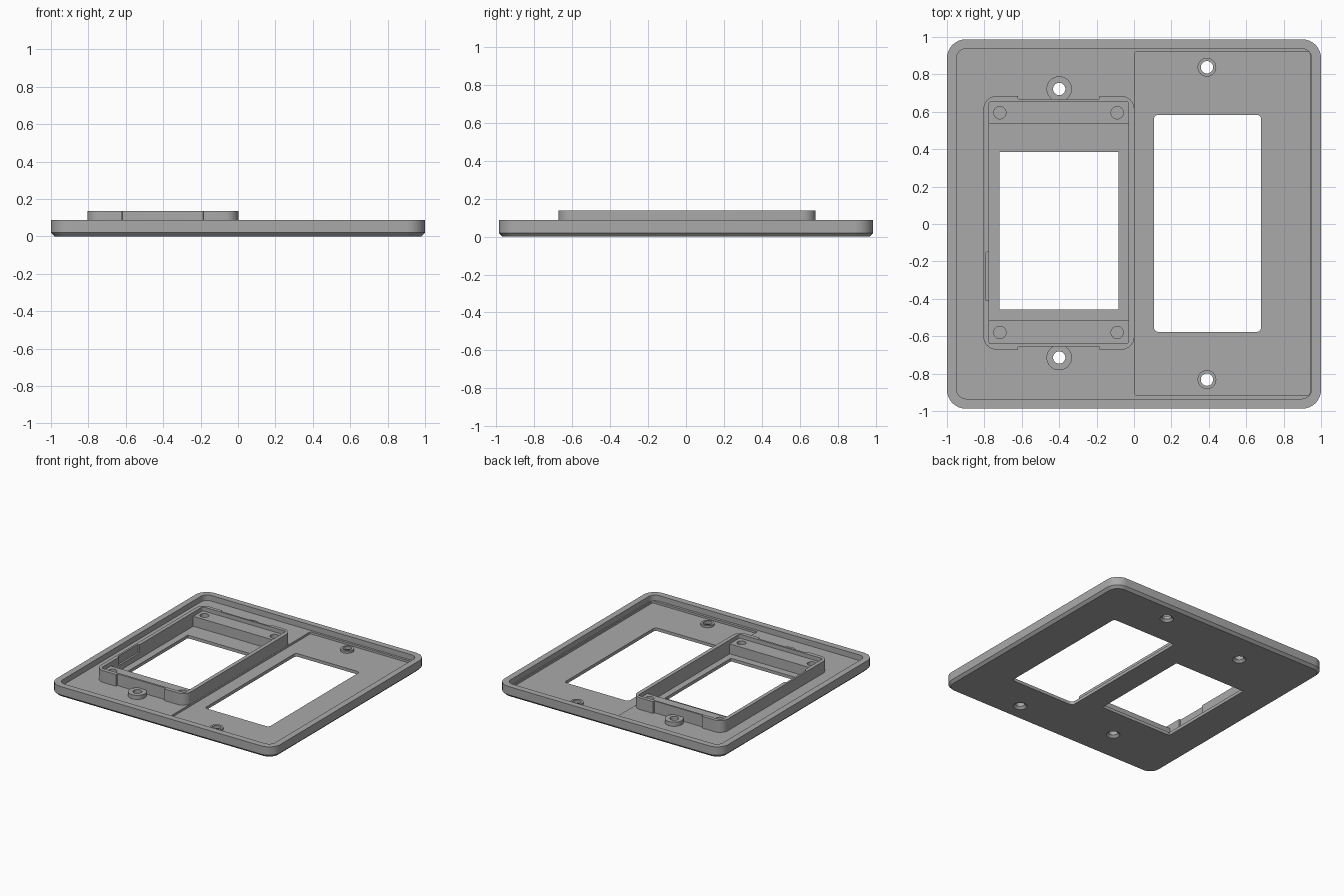
import bpy, bmesh
from math import pi, cos, sin

if "Cube" in bpy.data.objects:
    bpy.data.objects.remove(bpy.data.objects["Cube"], do_unlink=True)

grey = bpy.data.materials.new("satin grey")
grey.use_nodes = True
grey.diffuse_color = (0.4, 0.4, 0.4, 1)
grey.node_tree.nodes["Principled BSDF"].inputs["Base Color"].default_value = (0.4, 0.4, 0.4, 1)


def loft(name, rings):
    """Closed solid through stacked rings of equal point count."""
    bm = bmesh.new()
    loops = [[bm.verts.new(p) for p in ring] for ring in rings]
    n = len(loops[0])
    for a, b in zip(loops, loops[1:]):
        for i in range(n):
            j = (i + 1) % n
            bm.faces.new((a[i], a[j], b[j], b[i]))
    bm.faces.new(loops[0][::-1])
    bm.faces.new(loops[-1])
    bmesh.ops.recalc_face_normals(bm, faces=bm.faces)
    mesh = bpy.data.meshes.new(name)
    bm.to_mesh(mesh)
    bm.free()
    obj = bpy.data.objects.new(name, mesh)
    bpy.context.collection.objects.link(obj)
    mesh.materials.append(grey)
    return obj


def rect_ring(x0, x1, y0, y1, z, r, steps=8):
    corners = [(x1 - r, y1 - r), (x0 + r, y1 - r), (x0 + r, y0 + r), (x1 - r, y0 + r)]
    return [(cx + r * cos(a), cy + r * sin(a), z)
            for q, (cx, cy) in enumerate(corners)
            for a in [(q + s / steps) * pi / 2 for s in range(steps + 1)]]


def slab(name, x0, x1, y0, y1, z0, z1, r=0.005):
    return loft(name, [rect_ring(x0, x1, y0, y1, z, r) for z in (z0, z1)])


def disc(name, x, y, levels, sides=32):
    """Round solid from (z, radius) levels."""
    return loft(name, [[(x + r * cos(2 * pi * i / sides), y + r * sin(2 * pi * i / sides), z)
                        for i in range(sides)] for z, r in levels])


def cut(obj, cutters):
    for c in cutters:
        mod = obj.modifiers.new("cut", "BOOLEAN")
        mod.operation = "DIFFERENCE"
        mod.solver = "EXACT"
        mod.object = c
    bpy.context.view_layer.update()
    mesh = bpy.data.meshes.new_from_object(obj.evaluated_get(bpy.context.evaluated_depsgraph_get()))
    obj.modifiers.clear()
    obj.data = mesh
    for c in cutters:
        bpy.data.objects.remove(c, do_unlink=True)


RIM, FLOOR, LOW, TOP = 0.087, 0.042, 0.025, 0.137
HOLE = 0.033
left_screws = [(-0.4, 0.722), (-0.4, -0.714)]
right_screws = [(0.39, 0.838), (0.39, -0.832)]

# Wall plate: chamfered front edge, raised rim, two pocket depths, two windows
plate = loft("wall_plate", [
    rect_ring(-0.98, 0.98, -0.967, 0.967, 0, 0.08),
    rect_ring(-1, 1, -0.987, 0.987, 0.02, 0.1),
    rect_ring(-1, 1, -0.987, 0.987, RIM, 0.1)])
cutters = [
    slab("rim_pocket", -0.95, 0.95, -0.935, 0.938, FLOOR, 0.2, 0.055),
    slab("right_pocket", 0.003, 0.94, -0.915, 0.92, LOW, 0.2, 0.01),
    slab("frame_pocket", -0.775, -0.03, -0.64, 0.655, LOW, 0.2, 0.01),
    slab("left_window", -0.72, -0.082, -0.457, 0.386, -0.1, 0.2),
    slab("right_window", 0.106, 0.68, -0.577, 0.584, -0.1, 0.2, 0.025)]
for x, y in left_screws + right_screws:
    cutters.append(disc("countersink", x, y, [(-0.01, 0.06), (0.018, HOLE), (0.2, HOLE)]))
cut(plate, cutters)

# Raised frame with end notches and a relief in its left-hand wall
frame = slab("raised_frame", -0.805, 0.002, -0.672, 0.684, LOW + 0.005, TOP, 0.07)
cut(frame, [
    slab("frame_inside", -0.775, -0.03, -0.64, 0.655, -0.1, 0.2, 0.01),
    slab("wall_relief", -0.79, -0.7, -0.41, -0.15, 0.07, 0.2, 0.002),
    slab("back_notch", -0.62, -0.185, 0.668, 0.8, FLOOR, 0.2),
    slab("front_notch", -0.62, -0.185, -0.8, -0.656, FLOOR, 0.2)])

# Mounting shelves with blind pilot holes
for name, y0, y1, hole_y in (("back_shelf", 0.535, 0.657, 0.595),
                             ("front_shelf", -0.642, -0.515, -0.58)):
    shelf = slab(name, -0.777, -0.028, y0, y1, LOW - 0.005, 0.105, 0.003)
    cut(shelf, [disc("pilot", x, hole_y, [(0.05, HOLE), (0.2, HOLE)]) for x in (-0.717, -0.09)])

# Screw bosses beside the frame, low collars on the right half
for side, spots, radius, z0, z1 in (("left", left_screws, 0.068, FLOOR, 0.075),
                                    ("right", right_screws, 0.05, LOW, 0.042)):
    for end, (x, y) in zip(("back", "front"), spots):
        boss = disc(f"{side}_{end}_screw_boss", x, y, [(z0 - 0.005, radius), (z1, radius)])
        cut(boss, [disc("bore", x, y, [(-0.1, HOLE), (0.2, HOLE)])])

# Smooth the rounded edges, keep corners crisp
bpy.ops.object.select_all(action="DESELECT")
for obj in bpy.context.collection.objects:
    if obj.type == "MESH" and grey.name in obj.data.materials:
        obj.select_set(True)
        bpy.context.view_layer.objects.active = obj
bpy.ops.object.shade_smooth_by_angle(angle=0.5)
